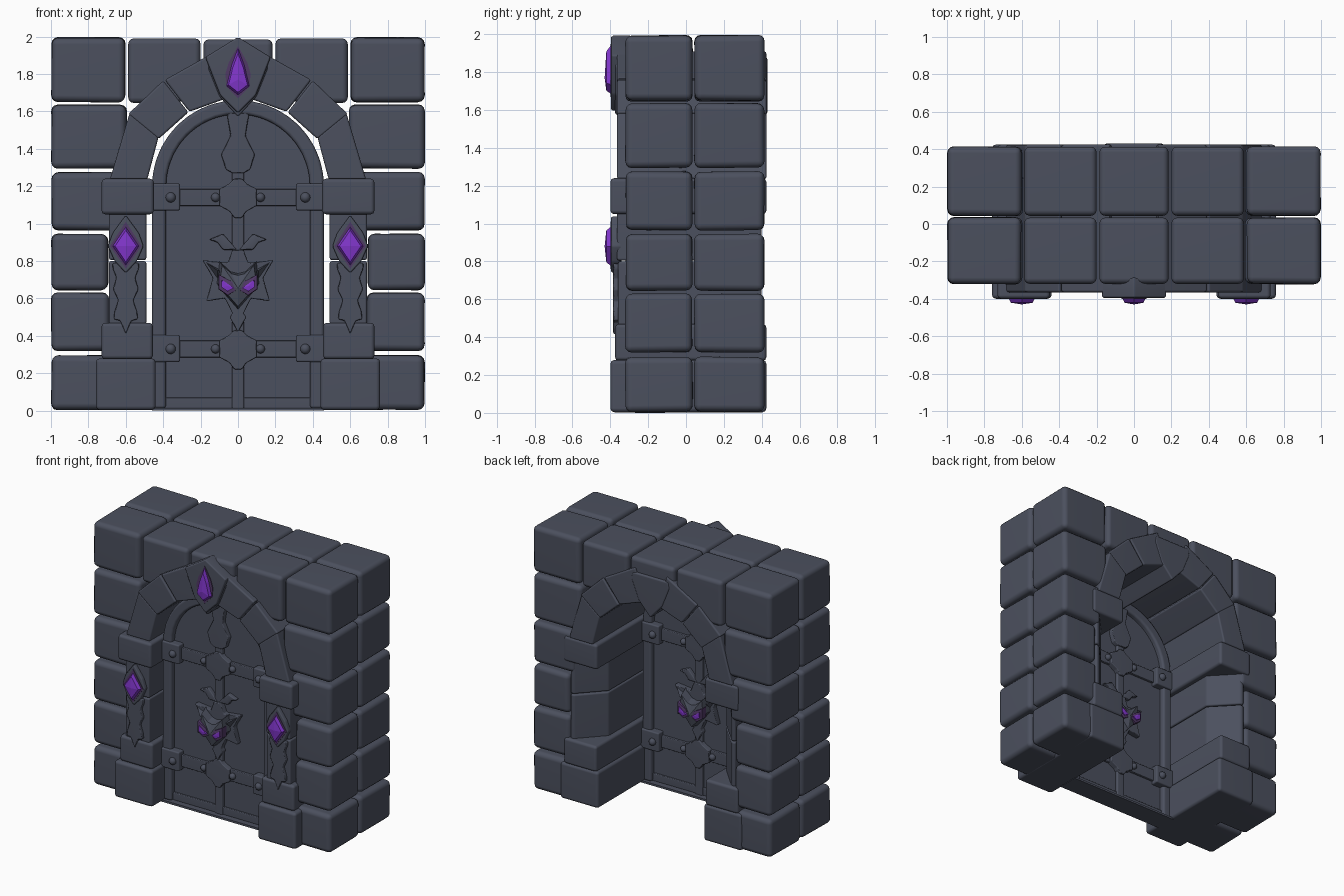
import bpy, bmesh, math, random
from mathutils import Vector

if "Cube" in bpy.data.objects:
    bpy.data.objects.remove(bpy.data.objects["Cube"])
random.seed(4)


def material(name, rgb):
    m = bpy.data.materials.new(name)
    m.diffuse_color = (*rgb, 1)
    m.use_nodes = True
    m.node_tree.nodes["Principled BSDF"].inputs["Base Color"].default_value = m.diffuse_color
    return m


STONE = material("slate_stone", (0.071, 0.08, 0.112))
GEM = material("violet_gem", (0.22, 0.037, 0.6))
GLOW = material("dim_violet", (0.08, 0.04, 0.13))


def finish(name, bm, mat, angle=35):
    bmesh.ops.recalc_face_normals(bm, faces=bm.faces)
    me = bpy.data.meshes.new(name)
    bm.to_mesh(me)
    bm.free()
    me.materials.append(mat)
    ob = bpy.data.objects.new(name, me)
    bpy.context.collection.objects.link(ob)
    bpy.ops.object.select_all(action='DESELECT')
    ob.select_set(True)
    bpy.context.view_layer.objects.active = ob
    bpy.ops.object.shade_smooth_by_angle(angle=math.radians(angle))
    ob.modifiers.new("weighted", 'WEIGHTED_NORMAL').keep_sharp = True
    return ob


def prism(name, pts, y0, y1, bevel=0.0, mat=STONE, seg=2, jitter=0.0, plan=False):
    """Extrude an (x, z) outline along y and round its edges (plan: (x, y) outline along z)."""
    bm = bmesh.new()
    f = bm.faces.new([bm.verts.new((x, z, y0) if plan else (x, y0, z)) for x, z in pts])
    r = bmesh.ops.extrude_face_region(bm, geom=[f])
    for v in r["geom"]:
        if isinstance(v, bmesh.types.BMVert):
            v.co[2 if plan else 1] = y1
    for v in bm.verts:
        v.co += Vector([random.uniform(-jitter, jitter) for _ in range(3)])
    bmesh.ops.recalc_face_normals(bm, faces=bm.faces)
    if bevel:
        bmesh.ops.bevel(bm, geom=bm.edges[:], offset=bevel, segments=seg,
                        profile=0.5, affect='EDGES', clamp_overlap=True)
    return finish(name, bm, mat, 50)


def box(name, x0, x1, y0, y1, z0, z1, bevel=0.0, **kw):
    return prism(name, [(x0, z0), (x1, z0), (x1, z1), (x0, z1)], y0, y1, bevel, **kw)


def facet(name, pts, y0, y1, apex, mat, y_mid=None, inner=0.0):
    """Outline rising to an apex; optional scaled ring makes a cut-stone shape."""
    bm = bmesh.new()
    ax, az = apex
    ring = [bm.verts.new((x, y0, z)) for x, z in pts]
    bm.faces.new(ring)
    n = len(pts)
    if inner:
        nxt = [bm.verts.new((ax + (x - ax) * inner, y_mid, az + (z - az) * inner)) for x, z in pts]
        for i in range(n):
            bm.faces.new((ring[i], ring[(i + 1) % n], nxt[(i + 1) % n], nxt[i]))
        ring = nxt
    tip = bm.verts.new((ax, y1, az))
    for i in range(n):
        bm.faces.new((ring[i], ring[(i + 1) % n], tip))
    return finish(name, bm, mat, 5)


def sym(half, cx=0.0):
    """Complete a right-hand (dx, z) outline, listed top to bottom, by mirroring."""
    return [(cx + x, z) for x, z in half] + [(cx - x, z) for x, z in reversed(half) if x > 1e-6]


def flip(pts, s):
    return [(x * s, z) for x, z in pts]


# Wall blocks, two deep
DEPTHS = [(-0.32, 0.034), (0.044, 0.413)]
ROWS = [(0.005, 0.295, 0.55), (0.32, 0.63, 0.69), (0.645, 0.945, 0.695),
        (0.965, 1.275, 0.65), (1.295, 1.635, 0.595), (1.65, 1.995, 0.603)]
for s in (-1, 1):
    for y0, y1 in DEPTHS:
        for z0, z1, xi in ROWS:
            box("wall_block", s * xi, s * 0.997, y0, y1, z0, z1, 0.035, seg=3, jitter=0.003)
        prism("upper_block", flip([(0.587, 1.645), (0.587, 1.99), (0.2, 1.99), (0.2, 1.74), (0.31, 1.645)], s),
              y0, y1, 0.03, seg=3)
for y0, y1 in DEPTHS:
    box("centre_top_block", -0.185, 0.185, y0, y1, 1.72, 1.985, 0.03, seg=3)

# Arch stones and pillars on both sides
ARCH = [[(0.685, 1.235), (0.58, 1.59), (0.425, 1.462), (0.485, 1.235)],
        [(0.588, 1.585), (0.4, 1.765), (0.265, 1.595), (0.425, 1.452)],
        [(0.392, 1.768), (0.13, 1.915), (0.06, 1.67), (0.26, 1.598)]]
ORNAMENT = [(0.07, 0.79), (0.07, 0.76), (0.05, 0.71), (0.068, 0.65), (0.04, 0.59),
            (0.06, 0.53), (0.065, 0.49), (0.03, 0.48), (0, 0.41)]
for s in (-1, 1):
    for pts in ARCH:
        prism("arch_stone", flip(pts, s), -0.365, 0.425, 0.012)
    box("pillar_base", s * 0.44, s * 0.76, -0.4, 0.425, 0.003, 0.28, 0.022)
    box("pillar_lower_block", s * 0.455, s * 0.73, -0.375, 0.425, 0.275, 0.47, 0.02)
    box("pillar_capital", s * 0.45, s * 0.73, -0.4, 0.425, 1.05, 1.24, 0.02)
    # shaft with its rear corner cut away
    for z0, z1, y in ((0.46, 0.8, -0.36), (0.805, 1.06, -0.365)):
        prism("pillar_shaft", flip([(0.49, y), (0.69, y), (0.69, 0.4), (0.66, 0.4), (0.49, 0.22)], s),
              z0, z1, 0.012, plan=True)
    cx = s * 0.6
    prism("pillar_ornament", sym(ORNAMENT, cx), -0.385, -0.34, 0.006, seg=1)
    prism("gem_mount", sym([(0, 1.045), (0.07, 0.95), (0.095, 0.88), (0.06, 0.8), (0, 0.735)], cx),
          -0.395, -0.34, 0.008, seg=1)
    prism("gem_glow", sym([(0, 1.01), (0.084, 0.88), (0, 0.76)], cx), -0.399, -0.39, mat=GLOW)
    facet("pillar_gem", sym([(0, 0.985), (0.072, 0.88), (0, 0.775)], cx), -0.395, -0.43,
          (cx, 0.88), GEM, -0.421, 0.8)

# Keystone: deep stone below the top blocks, pointed plate and gem in front
prism("keystone", sym([(0.15, 1.88), (0.16, 1.83), (0.1, 1.68), (0, 1.57)]), -0.375, 0.43, 0.012)
prism("keystone_plate", sym([(0, 1.998), (0.175, 1.89), (0.095, 1.685), (0, 1.59)]), -0.395, -0.285, 0.01, seg=1)
prism("keystone_glow", sym([(0, 1.95), (0.05, 1.86), (0.068, 1.8), (0.06, 1.73), (0, 1.67)]),
      -0.4, -0.39, mat=GLOW)
facet("keystone_gem", sym([(0, 1.945), (0.035, 1.85), (0.063, 1.735), (0, 1.685)]), -0.395, -0.43,
      (0, 1.77), GEM, -0.421, 0.8)

# Door leaf and arched frame
DY = -0.19


def arch(r, z0, n=20):
    return [(r, z0)] + [(r * math.cos(math.pi * i / n), 1.2 + r * math.sin(math.pi * i / n))
                        for i in range(n + 1)] + [(-r, z0)]


def plate(name, pts, t, bevel=0.006, mat=STONE):
    return prism(name, pts, DY - t, DY + t, bevel, mat, seg=1)


plate("door_leaf", arch(0.41, 0.02), 0.02, 0)
prism("door_frame", arch(0.46, 0.01) + arch(0.385, 0.01)[::-1], DY - 0.06, DY + 0.06, 0.018)
box("door_sill", -0.46, 0.46, DY - 0.08, DY + 0.08, 0.0, 0.015)
box("bottom_rail", -0.4, 0.4, DY - 0.035, DY + 0.035, 0.012, 0.07, 0.006)
box("centre_post", -0.032, 0.032, DY - 0.045, DY + 0.045, 0.01, 1.6, 0.008)
plate("post_finial", sym([(0.06, 1.61), (0.055, 1.56), (0.04, 1.47), (0.09, 1.37), (0.065, 1.29), (0.03, 1.27)]), 0.055)

# Iron bands, hinge plates and rivets
for zc in (1.14, 0.33):
    plate("band_centre", sym([(0.02, zc + 0.1), (0.045, zc + 0.075), (0.1, zc + 0.045),
                              (0.1, zc - 0.045), (0.045, zc - 0.075), (0.02, zc - 0.11)]), 0.06)
    for s in (-1, 1):
        box("door_band", s * 0.08, s * 0.33, DY - 0.04, DY + 0.04, zc - 0.045, zc + 0.045, 0.006)
        box("hinge_plate", s * 0.31, s * 0.465, DY - 0.075, DY + 0.075, zc - 0.07, zc + 0.075, 0.01)
        for x, t, r in ((0.36, 0.075, 0.027), (0.12, 0.045, 0.024)):
            for side in (-1, 1):
                bm = bmesh.new()
                bmesh.ops.create_uvsphere(bm, u_segments=12, v_segments=8, radius=r)
                for v in bm.verts:
                    v.co += Vector((s * x, DY + side * t, zc))
                finish("rivet", bm, STONE, 60)

# Horned mask with crest, on both faces of the door
plate("mask_backing", sym([(0.03, 0.86), (0.055, 0.79), (0.19, 0.805), (0.135, 0.71), (0.17, 0.585),
                           (0.07, 0.6), (0.03, 0.52), (0.045, 0.5), (0, 0.42)]), 0.06)
for s in (-1, 1):
    plate("mask_wing", flip([(0.005, 0.86), (0.08, 0.945), (0.155, 0.915), (0.11, 0.9), (0.08, 0.86)], s), 0.05)
HEAD = sym([(0, 0.735), (0.04, 0.745), (0.1, 0.8), (0.115, 0.68), (0.07, 0.62), (0, 0.54)])
for side in (-1, 1):
    facet("mask_head", HEAD, DY + side * 0.05, DY + side * 0.15, (0, 0.655), STONE, DY + side * 0.125, 0.85)
    for s in (-1, 1):
        facet("mask_horn", flip([(0.07, 0.74), (0.11, 0.7), (0.18, 0.8)], s), DY + side * 0.05,
              DY + side * 0.11, (s * 0.11, 0.75), STONE)
        facet("mask_eye_socket", flip([(0.012, 0.64), (0.03, 0.69), (0.105, 0.73), (0.105, 0.65), (0.055, 0.615)], s),
              DY + side * 0.1, DY + side * 0.153, (s * 0.055, 0.67), GLOW, DY + side * 0.146, 0.95)
        facet("mask_eye", flip([(0.02, 0.655), (0.088, 0.702), (0.09, 0.66), (0.055, 0.637)], s),
              DY + side * 0.1, DY + side * 0.16, (s * 0.055, 0.667), GEM, DY + side * 0.157, 0.95)
